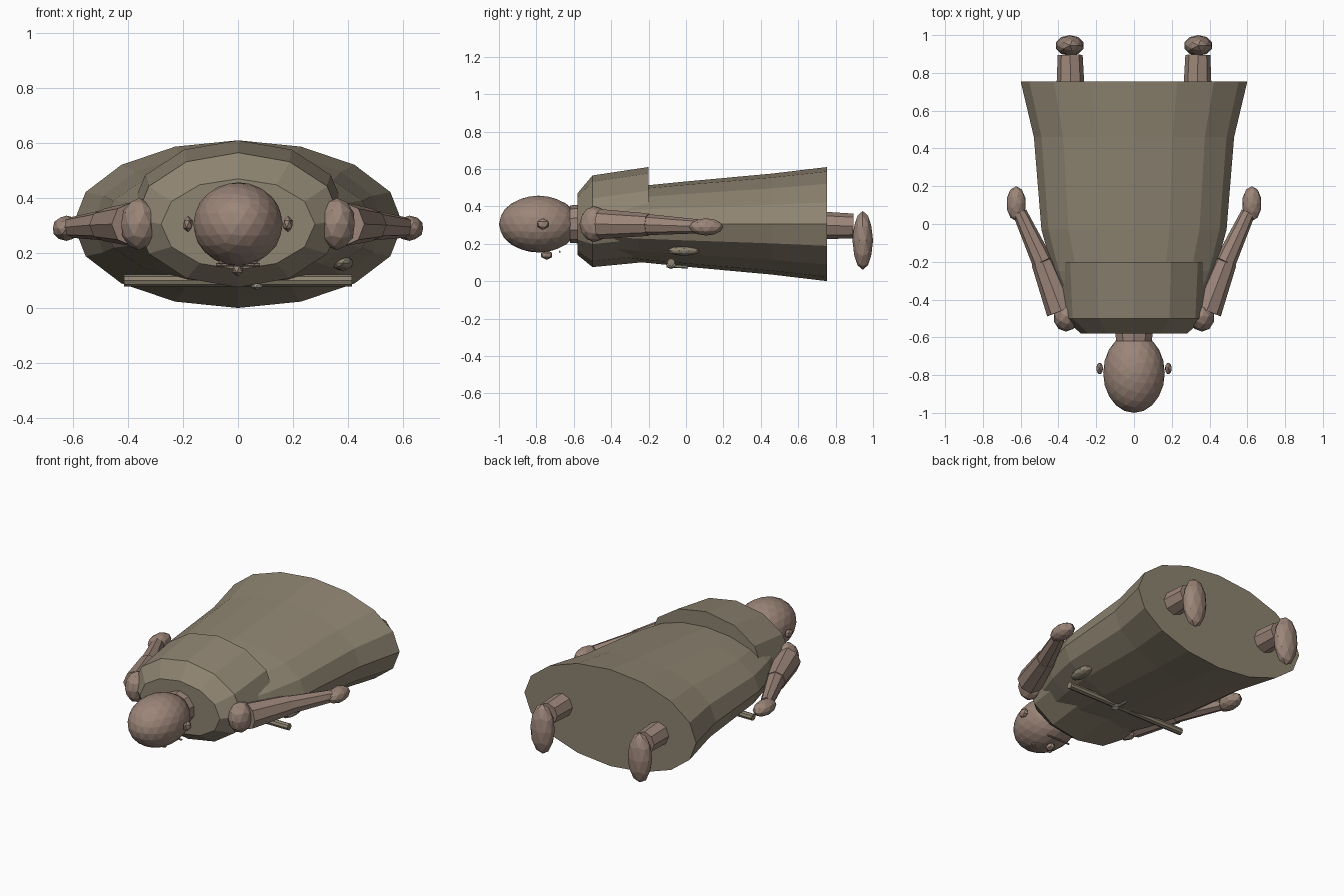
import bpy, bmesh, math
from mathutils import Vector, Matrix

if "Cube" in bpy.data.objects:
    bpy.data.objects.remove(bpy.data.objects["Cube"])


def material(name, rgb):
    m = bpy.data.materials.new(name)
    m.diffuse_color = (*rgb, 1)
    m.use_nodes = True
    m.node_tree.nodes["Principled BSDF"].inputs["Base Color"].default_value = m.diffuse_color
    return m


CLOTH = material("cloth", (0.27, 0.23, 0.165))
SKIN = material("skin", (0.33, 0.235, 0.19))
CORD = material("cord", (0.36, 0.34, 0.27))


def finish(name, bm, mat):
    bmesh.ops.recalc_face_normals(bm, faces=bm.faces)
    me = bpy.data.meshes.new(name)
    bm.to_mesh(me)
    bm.free()
    me.materials.append(mat)
    ob = bpy.data.objects.new(name, me)
    bpy.context.collection.objects.link(ob)
    return ob


def loft_y(name, sides, rings, mat):
    """Closed loft along y; each ring is (y, half width, half height, centre z)."""
    bm = bmesh.new()
    loops = []
    for y, rx, rz, cz in rings:
        loops.append([bm.verts.new((rx * math.sin(a), y, cz + rz * math.cos(a)))
                      for a in (2 * math.pi * i / sides for i in range(sides))])
    for a, b in zip(loops, loops[1:]):
        for i in range(sides):
            j = (i + 1) % sides
            bm.faces.new((a[i], a[j], b[j], b[i]))
    bm.faces.new(loops[0])
    bm.faces.new(loops[-1])
    return finish(name, bm, mat)


def ball(name, centre, radii, mat, sub=2):
    bm = bmesh.new()
    bmesh.ops.create_icosphere(bm, subdivisions=sub, radius=1)
    bmesh.ops.transform(bm, verts=bm.verts, matrix=Matrix.Translation(centre) @ Matrix.Diagonal((*radii, 1)))
    return finish(name, bm, mat)


def limb(name, a, b, r1, r2, mat, sides=8):
    """Tapered cylinder from a to b."""
    a, b = Vector(a), Vector(b)
    d = b - a
    bm = bmesh.new()
    bmesh.ops.create_cone(bm, cap_ends=True, segments=sides, radius1=r1, radius2=r2, depth=d.length)
    rot = d.to_track_quat('Z', 'Y').to_matrix().to_4x4()
    bmesh.ops.transform(bm, verts=bm.verts, matrix=Matrix.Translation((a + b) / 2) @ rot)
    return finish(name, bm, mat)


# Long robe flaring to the hem, and the shoulder cape over it
loft_y("robe", 16, [(-0.5, 0.33, 0.17, 0.305), (-0.25, 0.43, 0.203, 0.305), (-0.03, 0.49, 0.225, 0.305),
                    (0.46, 0.53, 0.27, 0.305), (0.755, 0.6, 0.305, 0.305)], CLOTH)
loft_y("cape", 12, [(-0.58, 0.28, 0.165, 0.305), (-0.5, 0.375, 0.245, 0.32), (-0.2, 0.39, 0.253, 0.357)], CLOTH)

# Head, neck and face
limb("neck", (0, -0.62, 0.305), (0, -0.55, 0.305), 0.1, 0.105, SKIN, 10)
ball("head", (0, -0.788, 0.305), (0.163, 0.212, 0.152), SKIN, 3)
ball("nose", (0, -0.745, 0.14), (0.022, 0.034, 0.026), SKIN, 1)
limb("mouth", (-0.08, -0.675, 0.157), (0.08, -0.675, 0.157), 0.006, 0.006, SKIN, 6)

# Paired parts
for side, s in (("left", -1), ("right", 1)):
    ball(side + "_ear", (s * 0.182, -0.765, 0.305), (0.02, 0.035, 0.03), SKIN, 1)
    ball(side + "_eye", (s * 0.06, -0.82, 0.167), (0.014, 0.014, 0.01), SKIN, 1)
    ball(side + "_shoulder", (s * 0.36, -0.49, 0.305), (0.068, 0.08, 0.095), SKIN)
    limb(side + "_upper_arm", (s * 0.385, -0.46, 0.305), (s * 0.485, -0.2, 0.302), 0.08, 0.06, SKIN)
    limb(side + "_forearm", (s * 0.485, -0.2, 0.302), (s * 0.605, 0.06, 0.293), 0.056, 0.038, SKIN)
    ball(side + "_hand", (s * 0.624, 0.108, 0.29), (0.052, 0.092, 0.046), SKIN)
    limb(side + "_leg", (s * 0.335, 0.6, 0.3), (s * 0.338, 0.895, 0.295), 0.08, 0.066, SKIN)
    ball(side + "_foot", (s * 0.34, 0.945, 0.218), (0.077, 0.055, 0.157), SKIN)

# Belt bar across the front with knot and tassel, and a hip pouch
limb("belt", (-0.415, -0.08, 0.1), (0.415, -0.08, 0.1), 0.021, 0.021, CLOTH)
ball("belt_knot", (0.07, -0.08, 0.083), (0.025, 0.03, 0.018), CORD, 1)
limb("tassel", (0.07, -0.08, 0.08), (0.075, 0.01, 0.075), 0.008, 0.008, CORD, 6)
ball("pouch", (0.38, -0.01, 0.163), (0.04, 0.088, 0.027), CLOTH)
